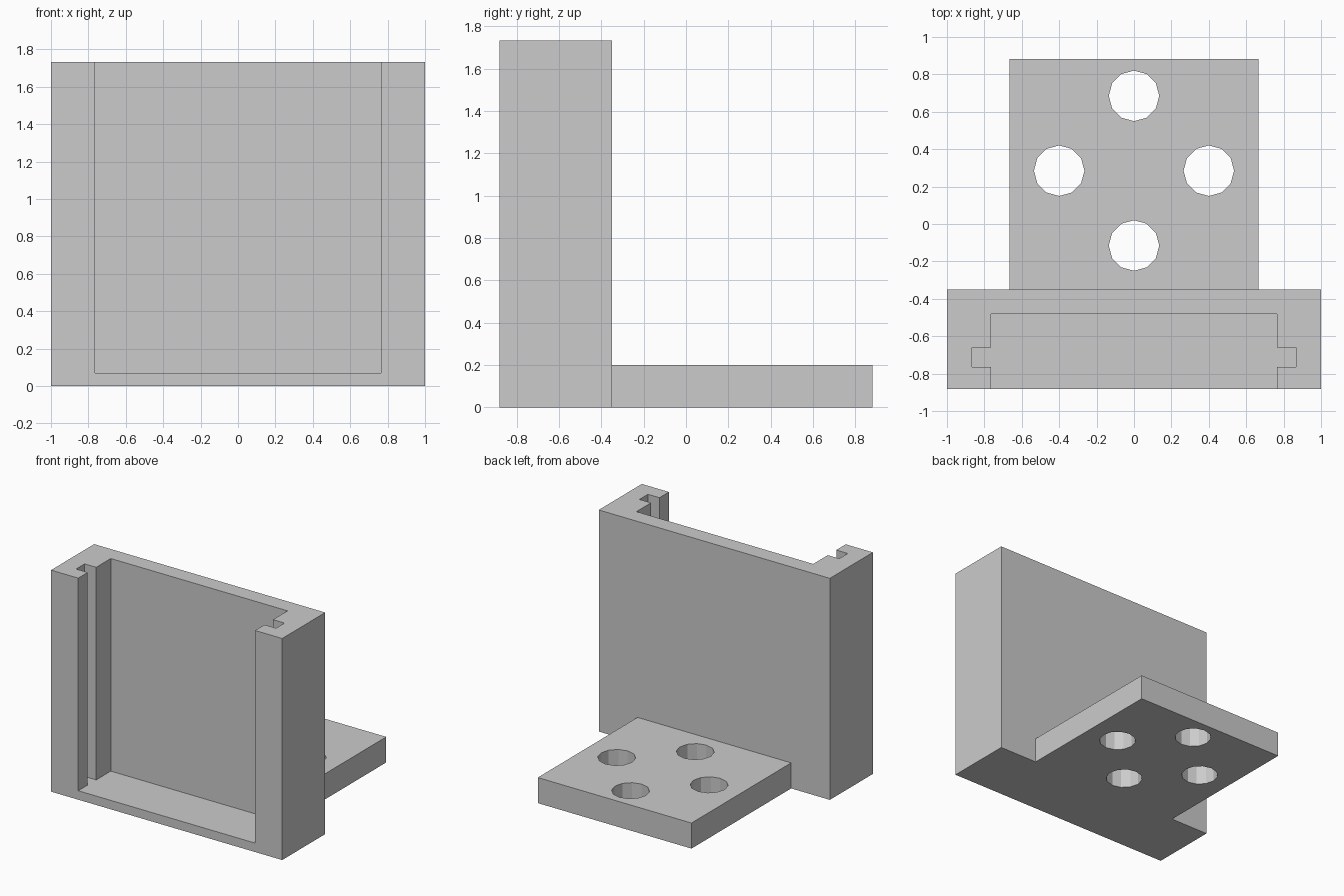
import bpy, bmesh, math

cube = bpy.data.objects.get("Cube")
if cube:
    bpy.data.objects.remove(cube, do_unlink=True)

grey = bpy.data.materials.new("light grey")
grey.use_nodes = True
grey.diffuse_color = (0.6, 0.6, 0.6, 1)
grey.node_tree.nodes["Principled BSDF"].inputs["Base Color"].default_value = (0.6, 0.6, 0.6, 1)

# Main dimensions
HALF_DEPTH = 0.882
HEIGHT = 1.733
WALL_BACK = -0.35
PLATE_WIDTH = 0.665
PLATE_TOP = 0.2
FLOOR = 0.07


def prism(name, outline, bottom, top):
    """Extrude an outline in the ground plane between two heights."""
    bm = bmesh.new()
    face = bm.faces.new([bm.verts.new((x, y, bottom)) for x, y in outline])
    moved = bmesh.ops.extrude_face_region(bm, geom=[face])["geom"]
    verts = [v for v in moved if isinstance(v, bmesh.types.BMVert)]
    bmesh.ops.translate(bm, vec=(0, 0, top - bottom), verts=verts)
    bmesh.ops.recalc_face_normals(bm, faces=bm.faces)
    mesh = bpy.data.meshes.new(name)
    bm.to_mesh(mesh)
    bm.free()
    mesh.materials.append(grey)
    obj = bpy.data.objects.new(name, mesh)
    bpy.context.collection.objects.link(obj)
    return obj


def rectangle(half_width, front, back):
    return [(-half_width, front), (half_width, front), (half_width, back), (-half_width, back)]


def cut(body, cutter):
    """Subtract a cutter for good and remove it."""
    mod = body.modifiers.new("cut", "BOOLEAN")
    mod.operation = "DIFFERENCE"
    mod.solver = "EXACT"
    mod.object = cutter
    bpy.context.view_layer.objects.active = body
    bpy.ops.object.modifier_apply(modifier=mod.name)
    bpy.data.objects.remove(cutter, do_unlink=True)


# Upright holder: open at front and top, with a slide groove in each side
holder = prism("upright_holder", rectangle(1, -HALF_DEPTH, WALL_BACK), 0, HEIGHT)
half = [(0.765, -1), (0.765, -0.765), (0.865, -0.765),
        (0.865, -0.66), (0.765, -0.66), (0.765, -0.48)]
pocket = half + [(-x, y) for x, y in reversed(half)]
cut(holder, prism("pocket_cutter", pocket, FLOOR, HEIGHT + 0.2))

# Mounting plate with four round holes in a diamond
plate = prism("mounting_plate", rectangle(PLATE_WIDTH, WALL_BACK, HALF_DEPTH), 0, PLATE_TOP)
CENTRE_Y, SPACING, RADIUS, SIDES = 0.285, 0.4, 0.135, 12
for i in range(4):
    turn = i * math.pi / 2
    cx, cy = SPACING * math.cos(turn), CENTRE_Y + SPACING * math.sin(turn)
    ring = [(cx + RADIUS * math.cos(math.tau * k / SIDES),
             cy + RADIUS * math.sin(math.tau * k / SIDES)) for k in range(SIDES)]
    cut(plate, prism("hole_cutter", ring, -0.1, PLATE_TOP + 0.1))
